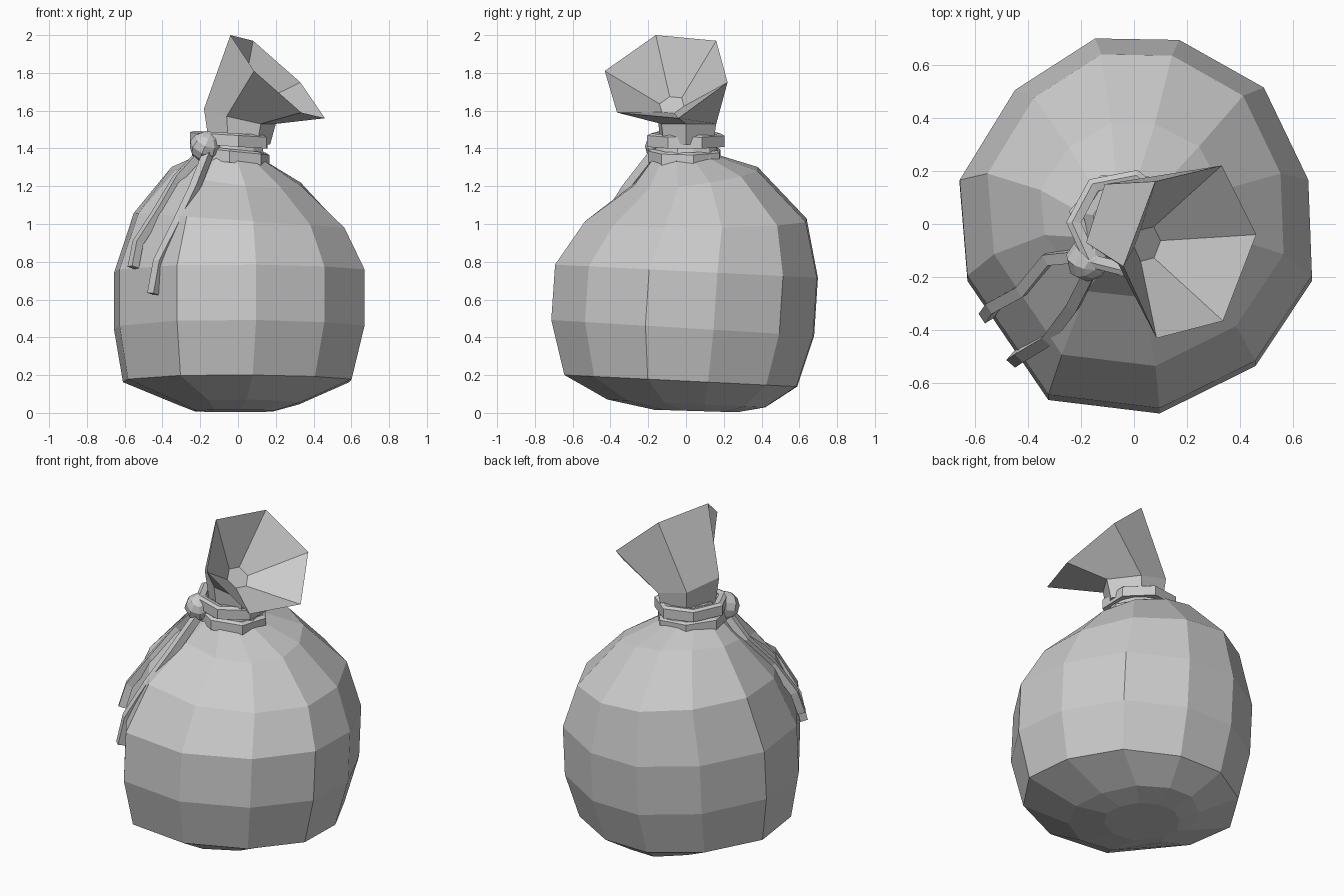
import bpy, bmesh
from math import cos, sin, radians, tau
from mathutils import Vector

if "Cube" in bpy.data.objects:
    bpy.data.objects.remove(bpy.data.objects["Cube"])


def loft(name, rings, loop=False):
    """Skin a list of equal-length point rings; cap the ends unless looped."""
    bm = bmesh.new()
    vs = [[bm.verts.new(p) for p in r] for r in rings]
    n = len(rings[0])
    pairs = list(zip(vs, vs[1:]))
    if loop:
        pairs.append((vs[-1], vs[0]))
    for a, b in pairs:
        for i in range(n):
            j = (i + 1) % n
            bm.faces.new((a[i], a[j], b[j], b[i]))
    if not loop:
        bm.faces.new(vs[0])
        bm.faces.new(vs[-1])
    bmesh.ops.recalc_face_normals(bm, faces=bm.faces)
    me = bpy.data.meshes.new(name)
    bm.to_mesh(me)
    bm.free()
    ob = bpy.data.objects.new(name, me)
    bpy.context.collection.objects.link(ob)
    return ob


# Sack body: irregular 11-sided outline (angle, scale) swept up a lumpy profile
outline = [(102, 1.02), (76, 1.02), (46, 1.02), (14, .98), (-16, 1.01), (-48, .99),
           (-82, 1), (-117, 1.03), (-163, .95), (-194, .98), (-228, .97)]
# z, centre x, centre y, radius x, radius y, tilt along x, tilt along y
profile = [(.01, -.02, .05, .22, .22, 0, -.03),
           (.05, 0, 0, .34, .42, 0, -.05),
           (.17, -.01, -.03, .63, .62, 0, -.05),
           (.45, 0, -.02, .69, .70, 0, -.06),
           (.75, 0, 0, .69, .70, 0, -.05),
           (1.02, 0, .05, .58, .59, -.07, 0),
           (1.25, -.01, .05, .36, .33, -.12, .13),
           (1.35, -.03, 0, .18, .18, -.1, .05),
           (1.47, -.02, 0, .14, .14, 0, 0)]
rings = []
for z, cx, cy, rx, ry, tx, ty in profile:
    ring = []
    for a, f in outline:
        dx, dy = f * rx * cos(radians(a)), f * ry * sin(radians(a))
        ring.append((cx + dx, cy + dy, max(0, z + tx * dx + ty * dy)))
    rings.append(ring)
loft("sack_body", rings)

# Flared mouth: gathered neck, outer cone, rim, then the inside funnel
rim = [Vector(p) for p in ((-.04, -.16, 2), (.08, .16, 1.97), (.33, .22, 1.75),
                           (.46, -.04, 1.56), (.335, -.365, 1.59), (.085, -.43, 1.81))]
base = [(-.18, -.07, 1.61), (-.11, .15, 1.58), (.08, .16, 1.53),
        (.2, 0, 1.53), (.12, -.13, 1.53), (-.06, -.15, 1.57)]
neck = [(p[0] * .85, p[1] * .9, 1.42) for p in base]
mid = sum(rim, Vector()) / 6
inner = [Vector((.05, -.075, 1.63)) + (p - mid) * .2 for p in rim]
loft("sack_mouth", [neck, base, rim, inner])


# Two cord bands round the neck
def band(name, z, rx, ry, tilt, turn):
    secs = []
    for i in range(7):
        a = tau * i / 7 + turn
        sec = []
        for k, h in ((1, -.034), (1, .026), (.9, .037), (.74, .03), (.74, -.03)):
            x, y = k * rx * cos(a), k * ry * sin(a)
            sec.append((x - .04, y, z + h + tilt * x))
        secs.append(sec)
    loft(name, secs, loop=True)


band("lower_cord", 1.36, .21, .2, -.1, .2)
band("upper_cord", 1.445, .215, .21, -.06, .42)

# Knot
bpy.ops.mesh.primitive_uv_sphere_add(segments=8, ring_count=6, radius=.082,
                                     location=(-.175, -.135, 1.41), rotation=(.5, .4, 0))
bpy.context.object.name = "knot"


# Hanging cord ends
def strand(name, path, w=.022):
    pts = [Vector(p) for p in path]
    secs = []
    for i, p in enumerate(pts):
        t = (pts[min(i + 1, len(pts) - 1)] - pts[max(i - 1, 0)]).normalized()
        side = t.cross(p - Vector((0, 0, .6))).normalized()
        out = side.cross(t).normalized()
        secs.append([p + side * w * a + out * w * b
                     for a, b in ((-1, -1), (1, -1), (1, 1), (-1, 1))])
    loft(name, secs)


strand("cord_end_left", [(-.19, -.12, 1.38), (-.32, -.13, 1.24), (-.42, -.25, 1.07),
                         (-.53, -.31, .9), (-.555, -.345, .77)])
strand("cord_end_front", [(-.16, -.17, 1.37), (-.23, -.31, 1.19), (-.32, -.43, 1.0),
                          (-.42, -.49, .8), (-.45, -.51, .63)])
